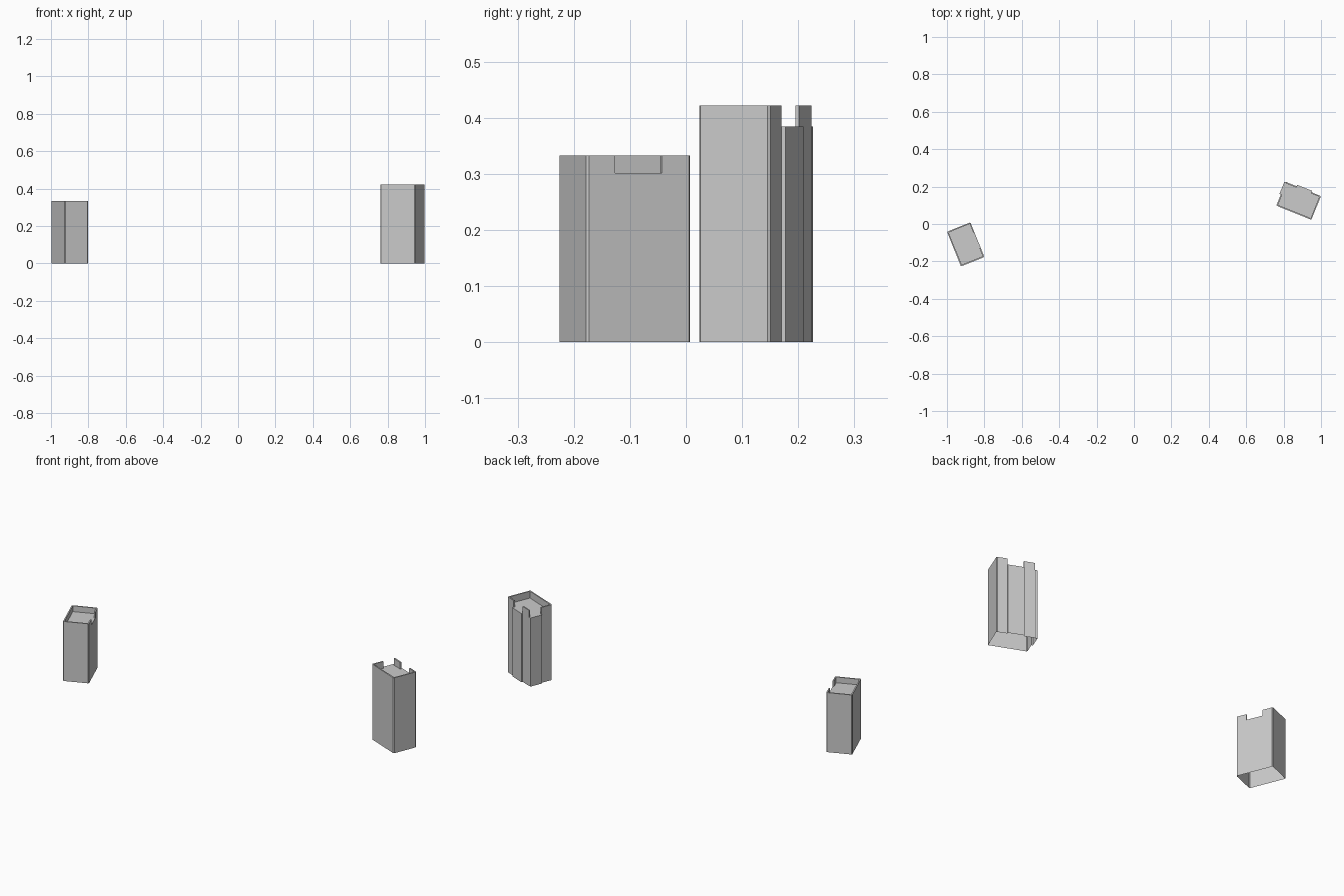
import bpy, bmesh
from math import radians
from mathutils import Vector

if "Cube" in bpy.data.objects:
    bpy.data.objects.remove(bpy.data.objects["Cube"])

CHAMFER = 0.004   # small bevel on the main tower corners
THICK = 0.007     # parapet thickness


def chamfered(points):
    """Cut flagged corners. Point: (x, y, edge after it has parapet, cut corner)."""
    out = []
    n = len(points)
    for i, (x, y, high, cut) in enumerate(points):
        p = Vector((x, y))
        if not cut:
            out.append((p, high))
            continue
        a = Vector(points[i - 1][:2])
        b = Vector(points[(i + 1) % n][:2])
        out.append((p + (a - p).normalized() * CHAMFER, high))
        out.append((p + (b - p).normalized() * CHAMFER, high))
    return out


def inward(a, b):
    d = (b - a).normalized()
    return Vector((-d.y, d.x))


def tower(name, points, origin, angle, roof, top):
    pts = chamfered(points)
    n = len(pts)
    bm = bmesh.new()

    def face(*vs):
        bm.faces.new([bm.verts.new((p.x, p.y, z)) for p, z in vs])

    def inner(i):
        # mitred inner parapet point, square at the ends of a run
        p = pts[i][0]
        before = inward(pts[i - 1][0], p)
        after = inward(p, pts[(i + 1) % n][0])
        if not pts[i - 1][1]:
            return p + after * THICK
        if not pts[i][1]:
            return p + before * THICK
        return p + (before + after) * (THICK / (1 + before.dot(after)))

    for i in range(n):
        j = (i + 1) % n
        (a, high), b = pts[i], pts[j][0]
        h = top if high else roof
        # outer wall
        face((a, 0), (b, 0), (b, h), (a, h))
        if high:
            # parapet cap, inner side and open ends
            ia, ib = inner(i), inner(j)
            face((a, top), (b, top), (ib, top), (ia, top))
            face((ib, roof), (ia, roof), (ia, top), (ib, top))
            if not pts[i - 1][1]:
                face((ia, roof), (a, roof), (a, top), (ia, top))
            if not pts[j][1]:
                face((b, roof), (ib, roof), (ib, top), (b, top))
    # flat roof
    face(*[(p, roof) for p, _ in pts])

    bmesh.ops.remove_doubles(bm, verts=bm.verts, dist=1e-5)
    mesh = bpy.data.meshes.new(name)
    bm.to_mesh(mesh)
    bm.free()
    obj = bpy.data.objects.new(name, mesh)
    obj.location = (*origin, 0)
    obj.rotation_euler.z = radians(angle)
    bpy.context.collection.objects.link(obj)


# short tower: one parapet opening on its right side
W, L = 0.135, 0.2
tower("short_tower", [
    (0, 0, True, True), (W, 0, True, True),
    (W, 0.054, False, False), (W, 0.144, True, False),
    (W, L, True, True), (0, L, True, True),
], (-0.925, -0.227), 22, 0.301, 0.333)

# tall tower: shallow bays on the back and left, parapet open above both
U, V, B = 0.202, 0.137, 0.008
tower("tall_tower", [
    (0, 0, True, True), (U, 0, True, True), (U, V, True, True),
    (U - 0.055, V, False, False), (U - 0.055, V + B, False, False),
    (U - 0.14, V + B, False, False), (U - 0.14, V, True, False),
    (0.004, V, False, False), (0, V - 0.002, False, False),
    (-B, V - 0.002, False, False), (-B, 0.065, False, False),
    (0, 0.065, True, False),
], (0.761, 0.098), -22, 0.384, 0.422)
